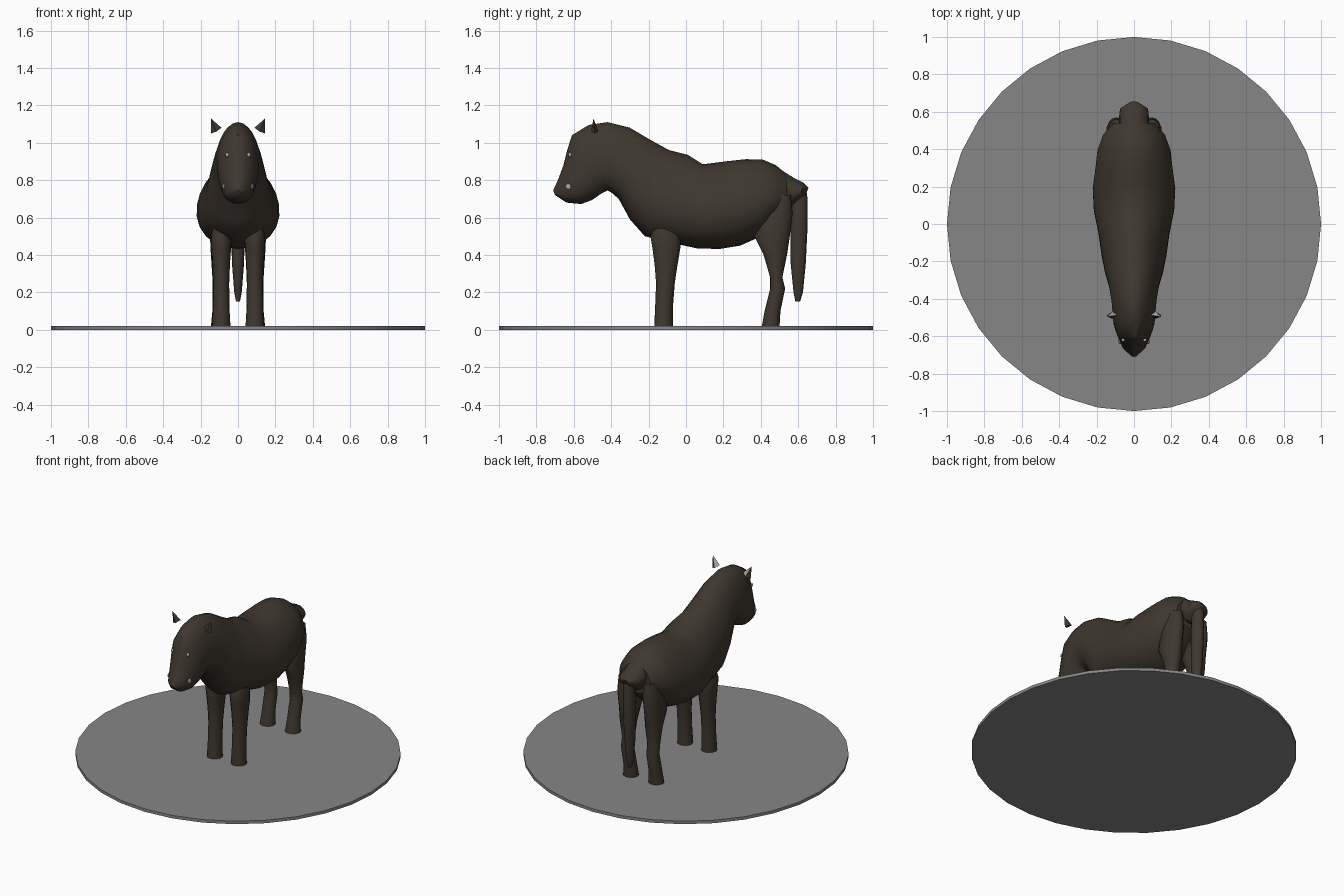
import bpy, bmesh, math
from mathutils import Vector

default = bpy.data.objects.get("Cube")
if default:
    bpy.data.objects.remove(default, do_unlink=True)


def material(name, colour):
    mat = bpy.data.materials.new(name)
    mat.use_nodes = True
    rgba = (*colour, 1.0)
    mat.diffuse_color = rgba
    for node in mat.node_tree.nodes:
        if node.type == "BSDF_PRINCIPLED":
            node.inputs["Base Color"].default_value = rgba
    return mat


coat = material("dark brown coat", (0.05, 0.039, 0.028))
stone = material("grey base", (0.24, 0.24, 0.24))
pale = material("pale grey", (0.4, 0.4, 0.4))


def finish(name, bm, mats, angle=40):
    """Turn a bmesh into a linked object with smooth shading and sharp creases."""
    bmesh.ops.recalc_face_normals(bm, faces=bm.faces)
    mesh = bpy.data.meshes.new(name)
    bm.to_mesh(mesh)
    bm.free()
    for mat in mats:
        mesh.materials.append(mat)
    mesh.shade_smooth()
    mesh.set_sharp_from_angle(angle=math.radians(angle))
    obj = bpy.data.objects.new(name, mesh)
    bpy.context.collection.objects.link(obj)
    return obj


def loft(name, stations, x=0.0, egg=0.0, sides=24):
    """Skin oval rings; each station is (y, z) of one edge, (y, z) of the other, half width."""
    bm = bmesh.new()
    rings = []
    for ay, az, by, bz, width in stations:
        a, b = Vector((x, ay, az)), Vector((x, by, bz))
        centre, half = (a + b) / 2, (a - b) / 2
        ring = []
        for i in range(sides):
            t = math.tau * i / sides
            across = width * math.sin(t) * (1 - egg * math.cos(t))
            ring.append(bm.verts.new(centre + half * math.cos(t) + Vector((across, 0, 0))))
        rings.append(ring)
    for low, high in zip(rings, rings[1:]):
        for i in range(sides):
            j = (i + 1) % sides
            bm.faces.new((low[i], low[j], high[j], high[i]))
    bm.faces.new(rings[0])
    bm.faces.new(rings[-1])
    return finish(name, bm, [coat])


def leg(name, x, levels):
    """Levels are (z, front y, back y, half width)."""
    return loft(name, [(f, z, b, z, w) for z, f, b, w in levels], x, sides=16)


def bead(name, place, size):
    bm = bmesh.new()
    bmesh.ops.create_uvsphere(bm, u_segments=12, v_segments=8, radius=1)
    bmesh.ops.scale(bm, vec=size, verts=bm.verts)
    bmesh.ops.translate(bm, vec=place, verts=bm.verts)
    return finish(name, bm, [pale])


# Round base
bm = bmesh.new()
bmesh.ops.create_cone(bm, cap_ends=True, segments=32, radius1=1, radius2=1, depth=0.02)
bmesh.ops.translate(bm, vec=(0, 0, 0.01), verts=bm.verts)
finish("round_base", bm, [stone], 30)

# Head, neck and trunk in one skin, from muzzle to rump
loft("body", [
    (-.71, .745, -.7, .72, .015),
    (-.685, .8, -.64, .68, .06),
    (-.655, .88, -.56, .672, .085),
    (-.635, .96, -.5, .695, .1),
    (-.61, 1.04, -.45, .73, .11),
    (-.52, 1.095, -.42, .745, .115),
    (-.42, 1.11, -.4, .735, .12),
    (-.3, 1.08, -.36, .7, .132),
    (-.19, 1.015, -.3, .59, .155),
    (-.09, .96, -.22, .5, .172),
    (.01, .935, -.08, .465, .19),
    (.09, .885, .06, .435, .214),
    (.21, .9, .18, .432, .22),
    (.32, .912, .29, .45, .205),
    (.41, .91, .38, .49, .195),
    (.48, .88, .475, .575, .165),
    (.54, .83, .54, .63, .11),
], egg=0.15)

# Tail root and hanging tail
loft("tail_root", [
    (.5, .86, .5, .68, .08),
    (.58, .81, .56, .66, .08),
    (.63, .785, .6, .69, .075),
    (.655, .76, .64, .72, .025),
], sides=16)
leg("tail", 0, [
    (.77, .59, .64, .025),
    (.7, .57, .65, .035),
    (.55, .56, .65, .038),
    (.35, .56, .64, .032),
    (.2, .575, .625, .02),
    (.15, .585, .61, .01),
])

FRONT_LEG = [
    (.55, -.17, -.05, .045),
    (.5, -.19, -.03, .055),
    (.44, -.18, -.03, .053),
    (.35, -.168, -.045, .047),
    (.25, -.16, -.06, .043),
    (.12, -.165, -.07, .044),
    (.015, -.17, -.07, .05),
]
HIND_LEG = [
    (.72, .46, .56, .04),
    (.62, .4, .57, .055),
    (.5, .365, .555, .055),
    (.4, .415, .54, .05),
    (.28, .45, .515, .042),
    (.22, .45, .53, .042),
    (.1, .42, .505, .042),
    (.015, .405, .5, .05),
]

# Paired parts
for side, s in (("left", 1), ("right", -1)):
    leg(f"front_leg_{side}", s * .09, FRONT_LEG)
    leg(f"hind_leg_{side}", s * .095, HIND_LEG)
    bead(f"eye_{side}", (s * .058, -.62, .935), (.01, .01, .012))
    bead(f"nostril_{side}", (s * .075, -.627, .765), (.008, .016, .016))

    # Pointed ear with a pale inner facet
    bm = bmesh.new()
    tip, inner, front, outer, back = [
        bm.verts.new((s * x, y, z)) for x, y, z in (
            (.145, -.495, 1.13), (.088, -.488, 1.08), (.115, -.507, 1.06),
            (.145, -.488, 1.05), (.115, -.468, 1.06))]
    base = (inner, front, outer, back)
    for i in range(4):
        face = bm.faces.new((tip, base[i], base[(i + 1) % 4]))
        face.material_index = 1 if i == 3 else 0
    bm.faces.new(base)
    finish(f"ear_{side}", bm, [coat, pale], 20)
